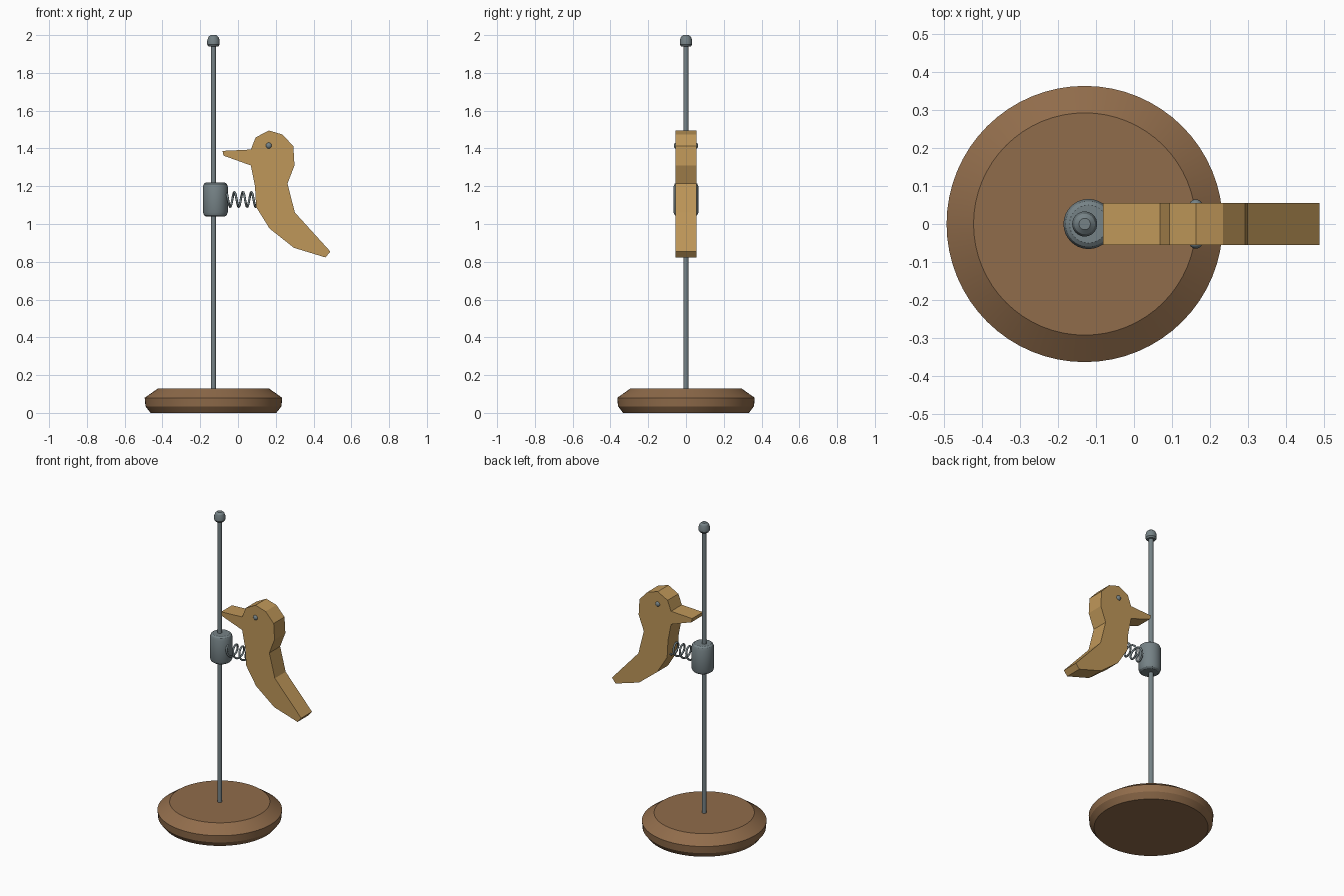
import bpy
import math

cube = bpy.data.objects.get("Cube")
if cube:
    bpy.data.objects.remove(cube, do_unlink=True)

POLE_X = -0.13


def material(name, rgb):
    mat = bpy.data.materials.new(name)
    mat.use_nodes = True
    mat.diffuse_color = (*rgb, 1)
    mat.node_tree.nodes["Principled BSDF"].inputs["Base Color"].default_value = (*rgb, 1)
    return mat


dark_wood = material("dark wood", (0.28, 0.15, 0.07))
light_wood = material("light wood", (0.52, 0.31, 0.10))
metal = material("grey metal", (0.18, 0.225, 0.24))


def mesh_object(name, verts, faces, mat, smooth=True):
    mesh = bpy.data.meshes.new(name)
    mesh.from_pydata(verts, [], faces)
    mesh.materials.append(mat)
    obj = bpy.data.objects.new(name, mesh)
    bpy.context.collection.objects.link(obj)
    if smooth:
        bpy.ops.object.select_all(action='DESELECT')
        obj.select_set(True)
        bpy.context.view_layer.objects.active = obj
        bpy.ops.object.shade_smooth_by_angle(angle=math.radians(25))
    return obj


def lathe(name, profile, x, mat, sides=32):
    """Closed solid turned around a vertical axis from (radius, height) points."""
    verts = [(x + r * math.cos(math.tau * i / sides), r * math.sin(math.tau * i / sides), z)
             for r, z in profile for i in range(sides)]
    faces = [tuple(reversed(range(sides)))]
    for k in range(len(profile) - 1):
        for i in range(sides):
            j = (i + 1) % sides
            a, b = k * sides, (k + 1) * sides
            faces.append((a + i, a + j, b + j, b + i))
    last = (len(profile) - 1) * sides
    faces.append(tuple(range(last, last + sides)))
    return mesh_object(name, verts, faces, mat)


# Turned base, pole, end cap and sliding collar
lathe("base", [(0.333, 0), (0.36, 0.035), (0.364, 0.08), (0.293, 0.13)], POLE_X, dark_wood, 64)
lathe("pole", [(0.014, 0.1), (0.014, 1.96)], POLE_X, metal, 24)
lathe("pole_cap", [(0.026, 1.94), (0.033, 1.95), (0.033, 1.972), (0.027, 1.99), (0.015, 2.0)],
      POLE_X, metal)
lathe("collar", [(0.05, 1.04), (0.06, 1.047), (0.066, 1.062), (0.066, 1.198),
                 (0.06, 1.213), (0.05, 1.22)], -0.12, metal)

# Bird cut from a flat board
outline = [(-0.082, 1.387), (-0.077, 1.362), (0.068, 1.31), (0.09, 1.20), (0.096, 1.09),
           (0.167, 0.976), (0.296, 0.874), (0.463, 0.823), (0.489, 0.854), (0.301, 1.061),
           (0.262, 1.214), (0.299, 1.31), (0.293, 1.412), (0.235, 1.474), (0.163, 1.495),
           (0.093, 1.458), (0.068, 1.394)]
n = len(outline)
half = 0.055
verts = [(x, y, z) for y in (-half, half) for x, z in outline]
faces = [tuple(range(n)), tuple(reversed(range(n, 2 * n)))]
faces += [(i, i + n, (i + 1) % n + n, (i + 1) % n) for i in range(n)]
mesh_object("bird_body", verts, faces, light_wood, smooth=False)

# Round eyes on both faces of the board
for side, label in ((-1, "right"), (1, "left")):
    bpy.ops.mesh.primitive_uv_sphere_add(segments=20, ring_count=10, radius=0.016,
                                         location=(0.163, side * 0.052, 1.415))
    eye = bpy.context.object
    eye.name = label + "_eye"
    eye.scale.y = 0.8
    eye.data.materials.append(metal)
    bpy.ops.object.shade_smooth()

# Coil spring joining collar to bird
turns, steps = 4, 20
x0, x1, radius = -0.075, 0.105, 0.039
count = turns * steps
curve = bpy.data.curves.new("spring", 'CURVE')
curve.dimensions = '3D'
curve.bevel_depth = 0.006
curve.bevel_resolution = 2
curve.use_fill_caps = True
spline = curve.splines.new('POLY')
spline.points.add(count)
for i, point in enumerate(spline.points):
    a = math.tau * i / steps
    point.co = (x0 + (x1 - x0) * i / count, radius * math.cos(a), 1.13 + radius * math.sin(a), 1)
curve.materials.append(metal)
spring = bpy.data.objects.new("spring", curve)
bpy.context.collection.objects.link(spring)
